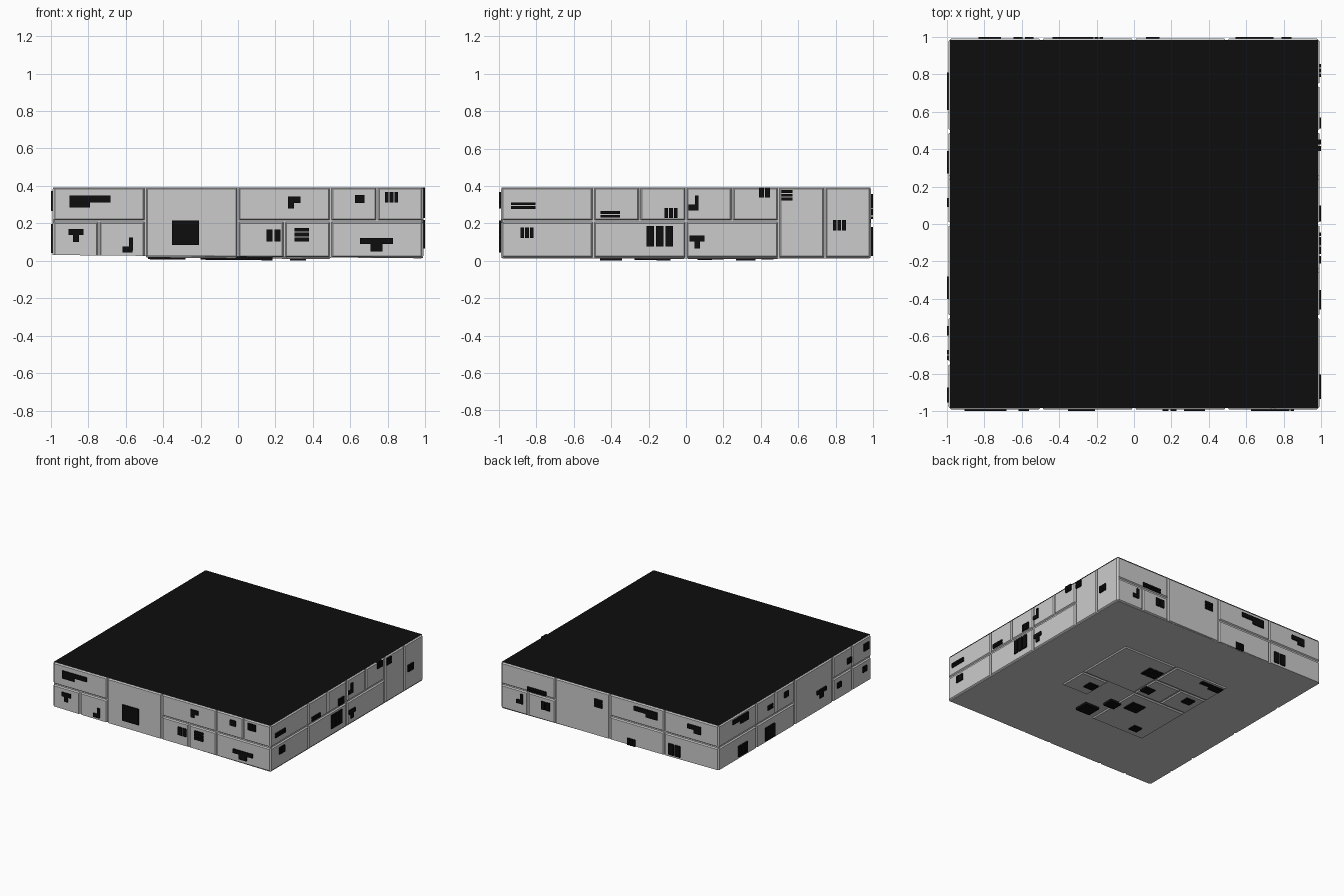
import bpy, bmesh

if "Cube" in bpy.data.objects:
    bpy.data.objects.remove(bpy.data.objects["Cube"])

WALL, PANEL, DETAIL, TOP = 0.98, 0.99, 1.0, 0.393

black = bpy.data.materials.new("black")
black.diffuse_color = (0.004, 0.004, 0.004, 1)
black.use_nodes = True
black.node_tree.nodes["Principled BSDF"].inputs["Base Color"].default_value = black.diffuse_color


def floor_z(x):
    # the underside slopes very slightly
    return 0.022 - 0.009 * x


# map (along, up, outward) to world space for every side
PLACE = {
    "front": lambda u, w, d: (u, -d, max(w, floor_z(u))),
    "back": lambda u, w, d: (u, d, max(w, floor_z(u))),
    "right": lambda u, w, d: (d, u, max(w, floor_z(d))),
    "left": lambda u, w, d: (-d, u, max(w, floor_z(-d))),
    "bottom": lambda u, w, d: (u, w, floor_z(u) - 0.9 * (d - WALL)),
}


def plate(bm, side, rect, height, slope=0):
    """Raised rectangle, optionally with a sloping rim."""
    u0, u1, w0, w1 = rect
    rings = []
    for d, s in ((WALL - 0.003, 0), (height, slope)):
        pts = ((u0 + s, w0 + s), (u1 - s, w0 + s), (u1 - s, w1 - s), (u0 + s, w1 - s))
        rings.append([bm.verts.new(PLACE[side](u, w, d)) for u, w in pts])
    a, b = rings
    bm.faces.new(a)
    bm.faces.new(b)
    for i in range(4):
        j = (i + 1) % 4
        bm.faces.new((a[i], a[j], b[j], b[i]))


def finish(bm, name, mat=None):
    bmesh.ops.recalc_face_normals(bm, faces=bm.faces)
    me = bpy.data.meshes.new(name)
    bm.to_mesh(me)
    bm.free()
    bpy.context.collection.objects.link(bpy.data.objects.new(name, me))
    if mat:
        me.materials.append(mat)


def box(u, w, width, height):
    return (u - width / 2, u + width / 2, w - height / 2, w + height / 2)


def columns(u, w, width, height, n):
    p = width / (n - 0.22)
    return [box(u - width / 2 + (i + 0.39) * p, w, 0.78 * p, height) for i in range(n)]


def rows(u, w, width, height, n):
    return [(c, d, a, b) for a, b, c, d in columns(w, u, height, width, n)]


# detail shapes, each a list of rectangles around its centre
def bars(u, w, s=1):
    return columns(u, w, 0.07 * s, 0.055 * s, 3)


def pair(u, w, s=1):
    return columns(u, w, 0.075 * s, 0.065 * s, 2)


def slots(u, w, s=1):
    return rows(u, w, 0.13 * s, 0.035, 2)


def stack(u, w, s=1):
    return rows(u, w, 0.07 * s, 0.065 * s, 3)


def block(u, w, s=1):
    return [box(u, w, 0.05 * s, 0.045 * s)]


def tee(u, w, s=1):
    return [box(u, w + 0.02, 0.08 * s, 0.032), box(u, w - 0.015, 0.03 * s, 0.04)]


def step(u, w, s=1):
    return [box(u, w + 0.02, 0.1 * s, 0.035), box(u - 0.025 * s, w - 0.01, 0.05 * s, 0.03)]


def ell(u, w, s=1):
    return [box(u, w - 0.02, 0.055, 0.03), box(u + 0.018 * s, w + 0.01, 0.02, 0.07)]


DETAILS = {
    "front": step(-.79, .31, 2.2) + tee(-.865, .135) + ell(-.59, .08) + block(-.28, .15, 2.9)
    + step(.3, .305, .65) + pair(.19, .135) + stack(.34, .14, 1.1) + block(.65, .33)
    + bars(.82, .34) + tee(.74, .085, 2.2),
    "right": slots(-.87, .295) + bars(-.85, .15) + slots(-.405, .248, .8) + bars(-.08, .255)
    + bars(-.14, .13, 2) + ell(.04, .305) + pair(.42, .365, .8) + tee(.06, .1)
    + stack(.54, .35, .85) + bars(.82, .19),
    "back": slots(.66, .24, 1.3) + ell(.815, .135, -1) + pair(.58, .14) + stack(.1, .29)
    + step(-.33, .32, 2.1) + bars(-.2, .052) + step(-.77, .305, 1.2) + pair(-.59, .09, 1.4),
    "left": step(.71, .335, 2) + bars(.68, .09, 1.6) + slots(.325, .3, .5) + block(.115, .325)
    + block(.33, .095, 2.4) + tee(-.34, .16, 1.5) + pair(-.7, .29, .7)
    + block(-.92, .32, 1.3) + block(-.57, .14) + pair(-.9, .145, .7),
    "bottom": bars(.09, .32, 1.9) + block(-.05, .1, 1.7) + block(.32, -.12, 1.7)
    + step(-.38, .43, 2) + block(-.39, .165, 1.6) + block(-.14, -.16, 2.4)
    + block(.02, -.23, 2) + block(.12, -.4, 2.6) + block(-.35, -.4, 1.5),
}

# half-unit wall columns: F one tall panel, V two tall ones, digits = panels in top and bottom row
COLUMNS = {
    "front": ("12", "F", "12", "21"),
    "right": ("11", "21", "21", "V"),
    "back": ("11", "11", "F", "12"),
    "left": ("22", "F", "21", "11"),
}


def cells(code, k):
    width, low, mid, high, gap = 0.495, 0.016, 0.212, TOP - 0.001, 0.003

    def row(n, z0, z1):
        p = width / n
        start = (k - 2) * width
        return [(start + i * p + gap, start + (i + 1) * p - gap, z0, z1) for i in range(n)]
    if code in "FV":
        return row("FV".index(code) + 1, low, high)
    return row(int(code[0]), mid + gap, high) + row(int(code[1]), low, mid - gap)


# main slab with slightly sloping underside
bm = bmesh.new()
bmesh.ops.create_cube(bm, size=2)
for v in bm.verts:
    x, y = v.co.x * WALL, v.co.y * WALL
    v.co = (x, y, TOP - 0.001 if v.co.z > 0 else floor_z(x))
finish(bm, "slab_body")

# flat black top sheet
bm = bmesh.new()
bmesh.ops.create_grid(bm, x_segments=1, y_segments=1, size=0.983)
for v in bm.verts:
    v.co.z = TOP + 0.001
finish(bm, "top_surface", black)

# raised panels on the four walls
for side, codes in COLUMNS.items():
    bm = bmesh.new()
    for k, code in enumerate(codes):
        for r in cells(code, k):
            plate(bm, side, r, PANEL, 0.009)
    finish(bm, side + "_panels")

# raised square panels under the middle: corner and size
bm = bmesh.new()
for u, w, size in ((0, 0, .5), (.25, -.25, .25), (-.5, -.5, .5), (-.5, 0, .25), (-.25, 0, .25)):
    plate(bm, "bottom", box(u + size / 2, w + size / 2, size - .008, size - .008), PANEL, 0.009)
plate(bm, "bottom", box(-.25, .375, .492, .242), PANEL, 0.009)
finish(bm, "bottom_panels")

# small black blocks scattered over the panels
for side, rects in DETAILS.items():
    bm = bmesh.new()
    for r in rects:
        plate(bm, side, r, DETAIL)
    finish(bm, side + "_detail_blocks", black)
